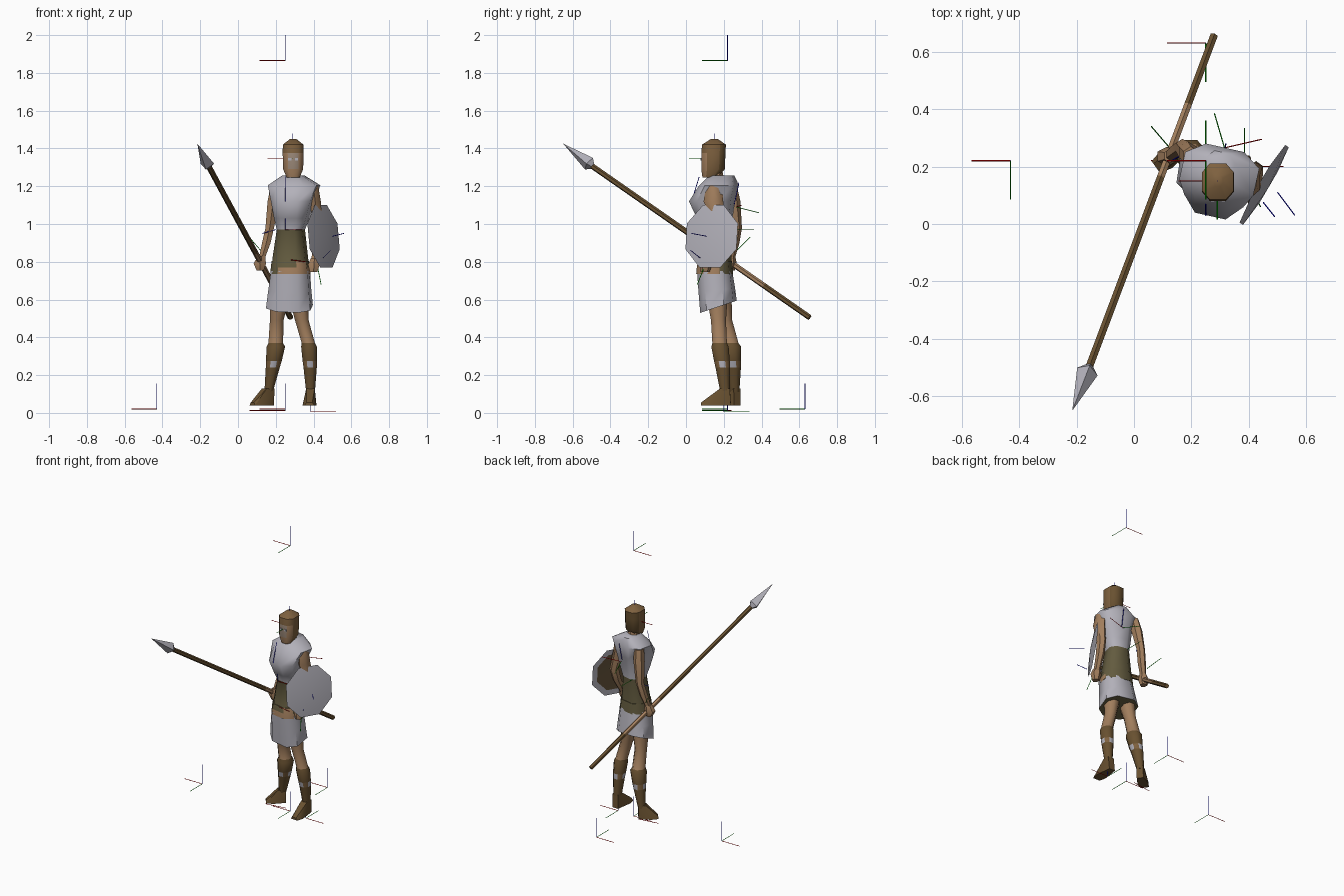
import bpy, bmesh, math
from mathutils import Vector, Matrix


def material(name, r, g, b):
    m = bpy.data.materials.new(name)
    m.diffuse_color = (r, g, b, 1)
    return m


SKIN = material("tan skin", 0.36, 0.21, 0.11)
FACE = material("pale face", 0.33, 0.25, 0.19)
BROWN = material("dark leather", 0.14, 0.082, 0.03)
HELM = material("helmet brown", 0.21, 0.12, 0.05)
GREY = material("pale grey cloth", 0.45, 0.44, 0.49)
OLIVE = material("olive cloth", 0.125, 0.105, 0.05)
LINING = material("shield lining", 0.12, 0.08, 0.04)
AXES = [material("axis red", 0.7, 0.0, 0.0), material("axis green", 0.0, 0.4, 0.0),
        material("axis blue", 0.0, 0.0, 0.7)]


def finish(name, bm, mats, smooth=50):
    bmesh.ops.recalc_face_normals(bm, faces=bm.faces)
    me = bpy.data.meshes.new(name)
    bm.to_mesh(me)
    bm.free()
    for m in mats:
        me.materials.append(m)
    ob = bpy.data.objects.new(name, me)
    bpy.context.collection.objects.link(ob)
    if smooth:
        bpy.ops.object.select_all(action='DESELECT')
        ob.select_set(True)
        bpy.context.view_layer.objects.active = ob
        bpy.ops.object.shade_smooth_by_angle(angle=math.radians(smooth))
    return ob


def loft(name, rings, mats, rule=None, n=8, yaw=0, box=1.0, smooth=50):
    """Rings are (x, y, z, rx, ry, tilt); rule(segment, side) gives a material index."""
    bm = bmesh.new()
    loops = []
    for x, y, z, rx, ry, *tilt in rings:
        loop = []
        for i in range(n):
            a = 2 * math.pi * (i + 0.5) / n
            c, s = math.cos(a), math.sin(a)
            px = rx * math.copysign(abs(c) ** box, c)
            py = ry * math.copysign(abs(s) ** box, s)
            co = Matrix.Rotation(yaw, 3, 'Z') @ Vector((px, py, 0))
            loop.append(bm.verts.new((x + co.x, y + co.y, z + (tilt[0] * co.y if tilt else 0))))
        loops.append(loop)
    for k, (a, b) in enumerate(zip(loops, loops[1:])):
        for i in range(n):
            j = (i + 1) % n
            f = bm.faces.new((a[i], a[j], b[j], b[i]))
            if rule:
                f.material_index = rule(k, i)
    for k, loop in ((0, loops[0]), (len(loops) - 2, loops[-1])):
        f = bm.faces.new(loop)
        if rule:
            f.material_index = rule(k, -1)
    return finish(name, bm, mats, smooth)


def hull(name, points, mat):
    bm = bmesh.new()
    for p in points:
        bm.verts.new(p)
    bmesh.ops.convex_hull(bm, input=bm.verts)
    return finish(name, bm, [mat], 25)


def rod(name, a, b, r1, r2, n, mat, smooth=0):
    a, b = Vector(a), Vector(b)
    bm = bmesh.new()
    rot = (b - a).to_track_quat('Z', 'Y').to_matrix().to_4x4()
    bmesh.ops.create_cone(bm, cap_ends=True, segments=n, radius1=r1, radius2=r2,
                          depth=(b - a).length, matrix=Matrix.Translation((a + b) / 2) @ rot)
    return finish(name, bm, [mat], smooth)


# Head with helmet: front faces below the brim are bare, the back is darker
def head_colour(k, i):
    if k < 2 and i in (4, 5, 6):
        return 2 if i == 5 and k == 1 else 1
    return 3 if k < 3 and i in (0, 1, 2) else 0


loft("head_and_helmet", [
    (0.292, 0.125, 1.245, 0.036, 0.040), (0.292, 0.143, 1.29, 0.056, 0.066),
    (0.292, 0.145, 1.375, 0.059, 0.068), (0.292, 0.148, 1.42, 0.058, 0.067),
    (0.292, 0.150, 1.45, 0.018, 0.020)], [HELM, SKIN, FACE, BROWN], head_colour, box=0.75)
for sx in (-1, 1):
    hull("eye", [(0.292 + sx * 0.018 + dx, y, 1.343 + dz) for dx in (-0.008, 0.008)
                 for dz in (-0.006, 0.006) for y in (0.076, 0.084)], GREY)
loft("neck", [(0.29, 0.17, 1.20, 0.045, 0.04), (0.292, 0.155, 1.29, 0.036, 0.036)], [SKIN], n=6)

# Tunic top and waist
loft("torso", [
    (0.278, 0.150, 0.74, 0.101, 0.090), (0.277, 0.155, 0.82, 0.093, 0.082),
    (0.280, 0.165, 0.97, 0.073, 0.072), (0.285, 0.152, 1.03, 0.092, 0.092),
    (0.290, 0.138, 1.12, 0.112, 0.120), (0.297, 0.175, 1.205, 0.140, 0.098),
    (0.293, 0.190, 1.258, 0.055, 0.065)], [GREY, OLIVE],
    lambda k, i: int(k < 2), yaw=-0.22, box=0.75)

# Skirt with a slanted hem and a dark underside
loft("skirt", [
    (0.272, 0.172, 0.562, 0.126, 0.094, 0.33), (0.274, 0.163, 0.65, 0.115, 0.095, 0.1),
    (0.278, 0.152, 0.750, 0.104, 0.092)], [GREY, OLIVE],
    lambda k, i: int(i < 0 and k == 0), yaw=-0.15, box=0.75)
# Belt with bare front panels
loft("belt", [(0.278, 0.152, 0.735, 0.106, 0.095), (0.278, 0.152, 0.77, 0.103, 0.092),
              (0.277, 0.154, 0.805, 0.098, 0.087)],
     [OLIVE, SKIN], lambda k, i: int(i in (5, 6, 7) if k == 0 else i == 6),
     yaw=-0.2, box=0.75)


# Legs: bare thigh, tall boot with pale patches on the shin
def leg(name, path):
    loft(name + "_leg", [(x, y, z, r, r * 1.1) for x, y, z, r in path],
         [SKIN, BROWN, GREY, HELM],
         lambda k, i: 0 if k < 2 else (1 if k != 4 else 2 if i % 2 else 3), n=8)


def foot(name, ankle, heel, toe, width):
    h, t = Vector(heel + (0.04,)), Vector(toe + (0.04,))
    d = (t - h).normalized()
    s = Vector((-d.y, d.x, 0)) * width
    a = Vector(ankle)
    pts = [h + s * 0.6, h - s * 0.6, t + s * 0.7, t - s * 0.7]
    pts += [t - d * 0.045 + s, t - d * 0.045 - s]
    pts += [t + Vector((0, 0, 0.015)) + s * 0.4, t + Vector((0, 0, 0.015)) - s * 0.4]
    pts += [a + d * 0.025 + s * 0.6, a + d * 0.025 - s * 0.6]
    pts += [a - d * 0.025 + s * 0.6, a - d * 0.025 - s * 0.6]
    hull(name + "_foot", pts, BROWN)


leg("right", [(0.222, 0.185, 0.62, 0.055), (0.205, 0.205, 0.49, 0.039), (0.200, 0.235, 0.37, 0.042),
              (0.200, 0.238, 0.35, 0.053), (0.190, 0.245, 0.275, 0.045), (0.184, 0.25, 0.24, 0.040),
              (0.162, 0.258, 0.11, 0.024)])
foot("right", (0.16, 0.255, 0.13), (0.178, 0.272), (0.076, 0.198), 0.036)
leg("left", [(0.318, 0.165, 0.62, 0.055), (0.338, 0.172, 0.49, 0.039), (0.372, 0.178, 0.37, 0.038),
             (0.376, 0.180, 0.35, 0.045), (0.380, 0.190, 0.275, 0.041), (0.382, 0.195, 0.24, 0.038),
             (0.384, 0.207, 0.11, 0.025)])
foot("left", (0.384, 0.207, 0.13), (0.380, 0.238), (0.378, 0.080), 0.037)

# Arms and fists
loft("right_arm", [(0.198, 0.235, 1.20, 0.030, 0.035), (0.187, 0.25, 1.12, 0.035, 0.038),
                   (0.168, 0.268, 0.98, 0.026, 0.028), (0.150, 0.255, 0.90, 0.026, 0.028),
                   (0.125, 0.238, 0.815, 0.018, 0.02)], [SKIN], n=6)
loft("right_hand", [(0.125, 0.237, 0.83, 0.022, 0.024), (0.115, 0.235, 0.79, 0.038, 0.034),
                    (0.118, 0.235, 0.755, 0.022, 0.024)], [SKIN], n=6)
loft("left_arm", [(0.398, 0.150, 1.205, 0.030, 0.042), (0.409, 0.145, 1.12, 0.034, 0.052),
                  (0.425, 0.185, 0.98, 0.027, 0.034), (0.418, 0.165, 0.90, 0.027, 0.030),
                  (0.405, 0.115, 0.80, 0.019, 0.022)], [SKIN], n=6)
loft("left_hand", [(0.405, 0.115, 0.82, 0.022, 0.025), (0.402, 0.105, 0.785, 0.036, 0.034),
                   (0.400, 0.100, 0.745, 0.022, 0.024)], [SKIN], n=6)

# Octagonal shield leaning in at the top: shallow dome, dark lining with a grey rim behind
centre = Vector((0.453, 0.136, 0.935))
u, v = Vector((0.086, 0.146, 0.0)), Vector((-0.016, 0.010, 0.178))
out = u.cross(v).normalized()
bm = bmesh.new()


def octagon(scale, lift):
    pts = []
    for i in range(8):
        a = math.pi * (i + 0.5) / 4
        pts.append(bm.verts.new(centre + (u * math.cos(a) + v * math.sin(a)) * scale + out * lift))
    return pts


rim, lining = octagon(1.0, 0), octagon(0.78, 0.001)
boss = bm.verts.new(centre + out * 0.018)
for i in range(8):
    j = (i + 1) % 8
    bm.faces.new((rim[i], rim[j], boss))
    bm.faces.new((rim[j], rim[i], lining[i], lining[j]))
bm.faces.new(lining).material_index = 1
finish("shield", bm, [GREY, LINING], 50)

# Spear: dark shaft, pale grip and steel-coloured point
base, end = Vector((-0.155, -0.495, 1.305)), Vector((0.278, 0.655, 0.505))
for name, t0, t1, mat in (("spear_shaft_front", 0, 0.57, BROWN), ("spear_grip", 0.57, 0.79, SKIN),
                          ("spear_shaft_rear", 0.79, 1, BROWN)):
    rod(name, base.lerp(end, t0), base.lerp(end, t1), 0.015, 0.015, 6, mat, 40)
tip = Vector((-0.215, -0.65, 1.425))
rod("spear_point", base.lerp(tip, 0.12), tip, 0.038, 0.0, 4, GREY)
rod("spear_socket", base, base.lerp(tip, 0.12), 0.016, 0.038, 4, GREY)


# Thin axis markers: three arms from an origin, then single strokes around the body
def stroke(a, b, axis):
    rod("axis_marker", a, b, 0.002, 0.002, 4, AXES[axis])


def marker(origin, turn=1, size=0.135):
    o = Vector(origin)
    for axis, d in enumerate(((-turn, 0, 0), (0, -turn, 0), (0, 0, 1))):
        stroke(o, o + Vector(d) * size, axis)


for o in ((0.25, 0.22, 1.865), (0.25, 0.63, 0.02), (-0.43, 0.22, 0.02),
          (0.25, 0.22, 0.012), (0.29, 0.15, 1.345)):
    marker(o)
marker((0.385, 0.20, 0.006), -1)
stroke((0.20, 0.24, 0.012), (0.06, 0.22, 0.012), 0)
stroke((0.50, 0.11, 0.935), (0.56, 0.03, 0.95), 2)
stroke((0.45, 0.075, 0.82), (0.49, 0.025, 0.86), 2)
stroke((0.42, 0.10, 0.78), (0.44, 0.06, 0.68), 1)
stroke((0.315, 0.265, 1.09), (0.28, 0.385, 1.06), 1)
stroke((0.315, 0.265, 1.09), (0.445, 0.295, 1.10), 0)
stroke((0.315, 0.255, 1.10), (0.32, 0.28, 1.22), 2)
stroke((0.12, 0.27, 0.86), (0.06, 0.34, 0.93), 1)
stroke((0.25, 0.22, 0.97), (0.25, 0.36, 0.97), 1)
stroke((0.25, 0.085, 0.97), (0.25, 0.06, 1.10), 2)
stroke((0.25, 0.03, 1.12), (0.25, 0.07, 1.25), 2)
stroke((0.25, 0.085, 0.97), (0.34, 0.085, 0.97), 0)
stroke((0.28, 0.055, 0.81), (0.36, 0.055, 0.80), 0)
stroke((0.20, 0.26, 0.97), (0.13, 0.22, 0.95), 2)
